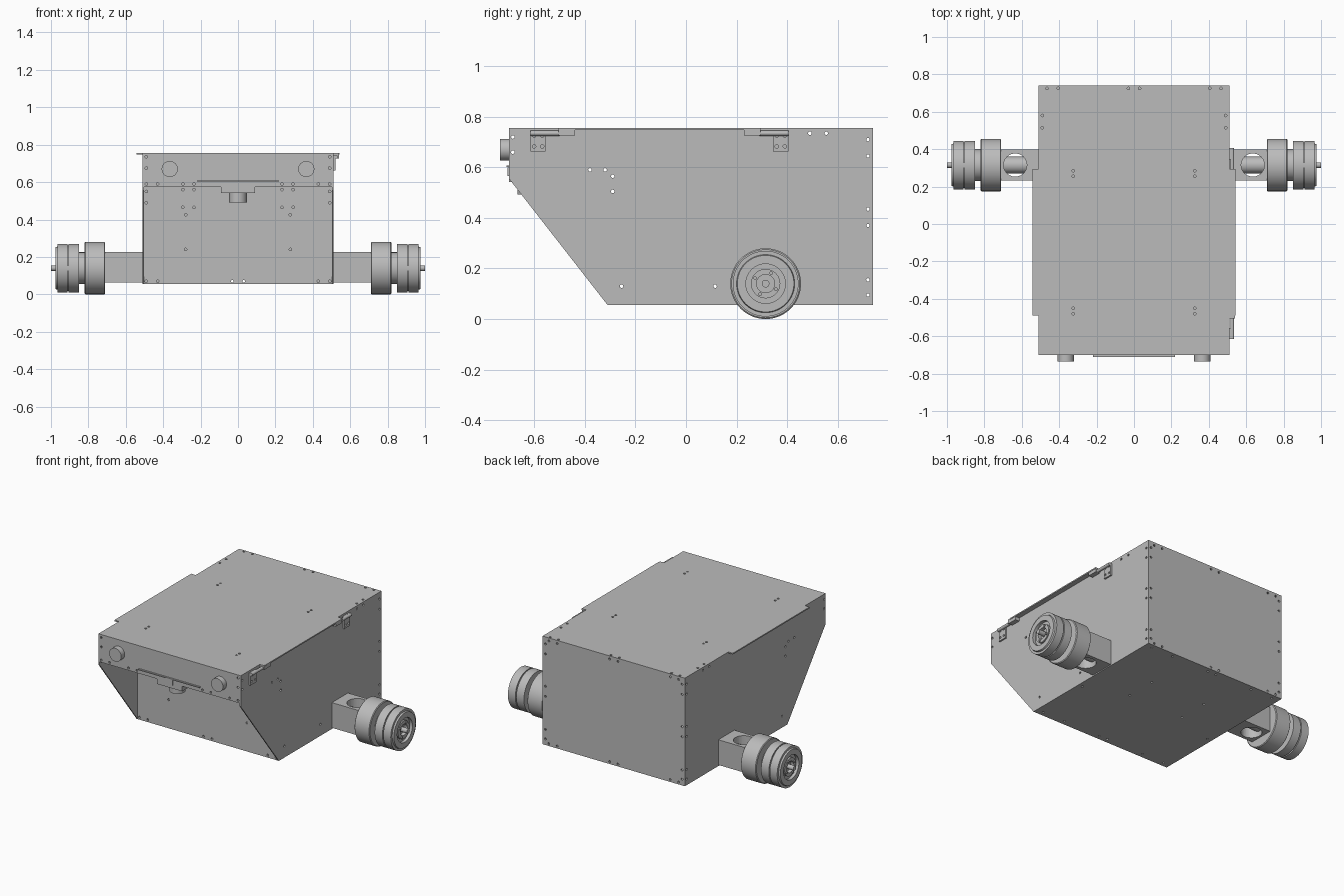
import bpy, bmesh, math
from mathutils import Vector, Matrix

if "Cube" in bpy.data.objects:
    bpy.data.objects.remove(bpy.data.objects["Cube"], do_unlink=True)

GREY = (0.5, 0.5, 0.5, 1)
metal = bpy.data.materials.new("plain_grey")
metal.use_nodes = True
metal.diffuse_color = GREY
metal.node_tree.nodes["Principled BSDF"].inputs["Base Color"].default_value = GREY

BACK, FRONT, FOOT, TOP, HALF, SKIN = 0.74, -0.70, 0.055, 0.755, 0.51, 0.008
AXLE_Y, AXLE_Z = 0.315, 0.14


def place(axis, u, v, w):
    """Put plane coordinates u, v and depth w into the model's frame."""
    return Vector({"x": (w, u, v), "y": (u, w, v), "z": (u, v, w)}[axis])


def finish(name, bm, smooth=False):
    bmesh.ops.recalc_face_normals(bm, faces=bm.faces)
    mesh = bpy.data.meshes.new(name)
    bm.to_mesh(mesh)
    bm.free()
    mesh.materials.append(metal)
    ob = bpy.data.objects.new(name, mesh)
    bpy.context.collection.objects.link(ob)
    if smooth:
        bpy.ops.object.select_all(action="DESELECT")
        ob.select_set(True)
        bpy.context.view_layer.objects.active = ob
        bpy.ops.object.shade_smooth_by_angle(angle=math.radians(35))
    return ob


def extrude(bm, axis, outline, lo, hi):
    face = bm.faces.new([bm.verts.new(place(axis, u, v, lo)) for u, v in outline])
    grown = bmesh.ops.extrude_face_region(bm, geom=[face])["geom"]
    moved = [g for g in grown if isinstance(g, bmesh.types.BMVert)]
    bmesh.ops.translate(bm, verts=moved, vec=place(axis, 0, 0, hi - lo))


def circle(u, v, r, n=12):
    return [(u + r * math.cos(i * math.tau / n), v + r * math.sin(i * math.tau / n))
            for i in range(n)]


def rect(u0, v0, u1, v1):
    return [(u0, v0), (u1, v0), (u1, v1), (u0, v1)]


def drill(ob, axis, lo, hi, outlines):
    """Cut straight holes through a part."""
    bm = bmesh.new()
    for outline in outlines:
        extrude(bm, axis, outline, lo, hi)
    cutter = finish("cutter", bm)
    cutter.hide_render = True
    mod = ob.modifiers.new("holes", "BOOLEAN")
    mod.operation, mod.solver, mod.object = "DIFFERENCE", "EXACT", cutter
    graph = bpy.context.evaluated_depsgraph_get()
    mesh = bpy.data.meshes.new_from_object(ob.evaluated_get(graph))
    ob.modifiers.clear()
    ob.data = mesh
    bpy.data.objects.remove(cutter, do_unlink=True)


def panel(name, axis, outline, lo, hi, holes=(), r=0.007):
    bm = bmesh.new()
    extrude(bm, axis, outline, lo, hi)
    ob = finish(name, bm)
    if holes:
        drill(ob, axis, lo - 0.02, hi + 0.02, [circle(u, v, r) for u, v in holes])
    return ob


def cylinder(name, axis, u, v, r, lo, hi, n=40):
    bm = bmesh.new()
    extrude(bm, axis, circle(u, v, r, n), lo, hi)
    return finish(name, bm, True)


def both(points):
    return [(s * u, v) for u, v in points for s in (-1, 1)]


# side walls with the cut-away lower front corner
wall = [(FRONT, TOP - SKIN), (BACK, TOP - SKIN), (BACK, FOOT), (-0.31, FOOT), (FRONT, 0.555)]
rail = [0.71, 0.645, 0.435, 0.37, 0.155, 0.095]
side_holes = [(0.72, z) for z in rail] + [(0.49, 0.735), (0.555, 0.735), (-0.685, 0.72),
              (-0.685, 0.66), (-0.38, 0.59), (-0.32, 0.59), (-0.29, 0.565), (-0.29, 0.505),
              (-0.255, 0.13), (0.115, 0.13)]
panel("right_wall", "x", wall, -HALF, SKIN - HALF, side_holes)
panel("left_wall", "x", wall, HALF - SKIN, HALF, side_holes)

# lid with wider flaps along both sides
rim = [(HALF, FRONT), (HALF, -0.49), (0.542, -0.49), (0.542, 0.295), (HALF, 0.295), (HALF, BACK)]
lid = rim + [(-x, y) for x, y in reversed(rim)]
lid_holes = both([(0.465, 0.725), (0.405, 0.725), (0.03, 0.725), (0.49, 0.58), (0.49, 0.515)]
                 + [(0.325, y) for y in (0.285, 0.255, -0.45, -0.48)])
panel("lid", "z", lid, TOP - SKIN, TOP, lid_holes)

# back, floor, front and nose panels between the walls
INNER = HALF - SKIN
back_holes = both([(0.49, z) for z in rail]
                  + [(x, z) for x in (0.465, 0.405, 0.03) for z in (0.735, 0.07)])
panel("back_panel", "y", rect(-INNER, FOOT, INNER, TOP - SKIN), BACK - SKIN, BACK, back_holes)
floor_holes = both([(x, y) for x in (0.46, 0.3, 0.03) for y in (0.71, -0.28)]
                   + [(0.2, 0.4), (0.2, 0.2), (0.48, 0.1)])
panel("floor", "z", rect(-INNER, -0.31, INNER, BACK - SKIN), FOOT, FOOT + SKIN, floor_holes)
front_holes = both([(0.49, 0.55), (0.49, 0.49), (0.295, 0.56), (0.235, 0.56), (0.295, 0.465),
                    (0.235, 0.465), (0.28, 0.425), (0.28, 0.24), (0.49, 0.07), (0.43, 0.07),
                    (0.03, 0.07)])
panel("front_panel", "y", rect(-INNER, FOOT + SKIN, INNER, TOP - SKIN),
      -0.31, SKIN - 0.31, front_holes)
nose_holes = both([(0.49, 0.735), (0.49, 0.675), (0.49, 0.59), (0.43, 0.59),
                   (0.295, 0.59), (0.235, 0.59)])
panel("nose_panel", "y", rect(-INNER, 0.575, INNER, TOP - SKIN), FRONT, FRONT + SKIN, nose_holes)
panel("nose_floor", "z", rect(-INNER, FRONT + SKIN, INNER, -0.31), 0.575, 0.575 + SKIN)

# slot lip, latch and lamps on the nose
panel("slot_lip", "y", rect(-0.22, 0.602, 0.22, 0.608), FRONT - 0.011, FRONT)
panel("latch_plate", "y", rect(-0.09, 0.542, 0.09, 0.575), FRONT, -0.60)
panel("latch_tab", "y", rect(-0.025, 0.565, 0.025, 0.6), FRONT - 0.006, FRONT)
cylinder("latch_barrel", "z", 0, -0.62, 0.047, 0.492, 0.575)
for s, side in ((-1, "right"), (1, "left")):
    cylinder(side + "_lamp", "y", s * 0.365, 0.67, 0.043, FRONT - 0.036, FRONT)

# hinges: a screwed leaf, a pin and a knuckle under the flap
for name, y, d in (("front", -0.585, 1), ("rear", 0.375, -1)):
    leaf = [(y + a, z) for a in (-0.016, 0.016) for z in (0.683, 0.726)]
    panel(name + "_hinge_leaf", "x", rect(y - 0.03, 0.662, y + 0.03, 0.742),
          HALF, HALF + 0.01, leaf)
    ends = sorted((y - d * 0.03, y + d * 0.085))
    bm = bmesh.new()
    extrude(bm, "y", circle(0.525, 0.735, 0.01, 20), *ends)
    finish(name + "_hinge_pin", bm, True)
    ends = sorted((y + d * 0.08, y + d * 0.145))
    panel(name + "_hinge_knuckle", "y", rect(HALF, 0.726, 0.54, 0.755), *ends)

# wheel half-section as (distance from centre, radius), from the arm outwards
SECTION = [(0.71, 0), (0.71, 0.135), (0.714, 0.14), (0.816, 0.14), (0.82, 0.135), (0.82, 0.085),
           (0.85, 0.085), (0.85, 0.13), (0.905, 0.13), (0.905, 0.122), (0.912, 0.122),
           (0.912, 0.13), (0.965, 0.13), (0.965, 0.115), (0.975, 0.112), (0.975, 0.078),
           (0.955, 0.078), (0.955, 0.058), (0.968, 0.058), (0.968, 0.036), (0.945, 0.036),
           (0.945, 0.015), (1, 0.015), (1, 0)]
for s, side in ((-1, "right"), (1, "left")):
    bm = bmesh.new()
    ring = [bm.verts.new((s * x, AXLE_Y, AXLE_Z + r)) for x, r in SECTION]
    edges = [bm.edges.new(pair) for pair in zip(ring, ring[1:])]
    bmesh.ops.spin(bm, geom=ring + edges, cent=(0, AXLE_Y, AXLE_Z), axis=(1, 0, 0),
                   angle=math.tau, steps=64)
    bmesh.ops.remove_doubles(bm, verts=bm.verts, dist=0.0001)
    finish(side + "_wheel", bm, True)
    for i in range(4):
        a = math.radians(62 + 90 * i)
        lo, hi = sorted((s * 0.96, s * 0.974))
        cylinder(f"{side}_wheel_screw_{i + 1}", "x", AXLE_Y + 0.047 * math.cos(a),
                 AXLE_Z + 0.047 * math.sin(a), 0.007, lo, hi, 12)
    # square arm with a round access hole showing the shaft
    lo, hi = sorted((s * (HALF - 0.01), s * 0.712))
    arm = panel(side + "_arm", "x", rect(AXLE_Y - 0.082, 0.062, AXLE_Y + 0.082, 0.225), lo, hi)
    drill(arm, "z", 0, 0.3, [circle(s * 0.635, AXLE_Y, 0.062, 40)])
    cylinder(side + "_shaft", "x", AXLE_Y, AXLE_Z, 0.045, lo, hi)
